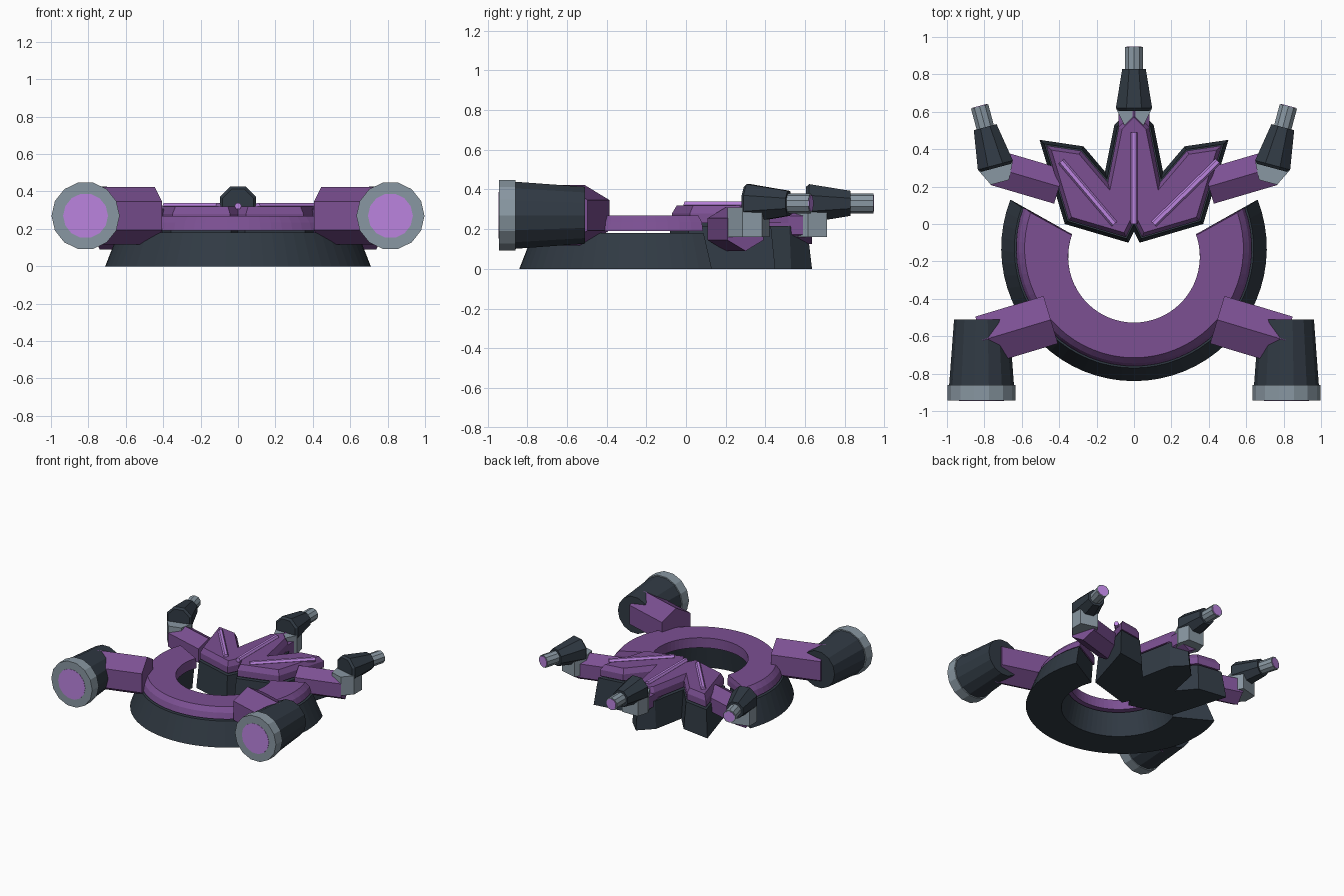
import bpy, bmesh
from math import radians, sin, cos, pi
from mathutils import Vector, Matrix

if "Cube" in bpy.data.objects:
    bpy.data.objects.remove(bpy.data.objects["Cube"])


def material(name, col):
    m = bpy.data.materials.new(name)
    m.diffuse_color = (*col, 1)
    m.use_nodes = True
    m.node_tree.nodes["Principled BSDF"].inputs["Base Color"].default_value = m.diffuse_color
    return m


PURPLE = material("purple", (0.20, 0.08, 0.29))
DARK = material("dark", (0.030, 0.042, 0.057))
STEEL = material("steel", (0.25, 0.31, 0.36))
GLOW = material("glow", (0.50, 0.23, 0.74))


def skin(name, rings, mat):
    """Closed solid through a list of equal-length vertex rings."""
    bm = bmesh.new()
    loops = [[bm.verts.new(p) for p in ring] for ring in rings]
    n = len(loops[0])
    for a, b in zip(loops, loops[1:]):
        for i in range(n):
            j = (i + 1) % n
            bm.faces.new((a[i], a[j], b[j], b[i]))
    caps = [bm.faces.new(loops[0][::-1]), bm.faces.new(loops[-1])]
    bm.normal_update()
    bmesh.ops.triangulate(bm, faces=caps, ngon_method='EAR_CLIP')
    bmesh.ops.recalc_face_normals(bm, faces=bm.faces)
    me = bpy.data.meshes.new(name)
    bm.to_mesh(me)
    bm.free()
    me.materials.append(mat)
    ob = bpy.data.objects.new(name, me)
    bpy.context.collection.objects.link(ob)
    return ob


def slab(name, layers, mat):
    """Stack of flat outlines: [(outline, z), ...]."""
    return skin(name, [[(x, y, z) for x, y in o] for o, z in layers], mat)


def tube(name, sections, n, mat, phase=0.0):
    """Straight n-sided tube through [(centre, radius), ...] in a level direction."""
    d = (Vector(sections[-1][0]) - Vector(sections[0][0])).normalized()
    up = Vector((0, 0, 1))
    side = d.cross(up)
    ang = [2 * pi * i / n + phase for i in range(n)]
    return skin(name, [[Vector(c) + (side * cos(a) + up * sin(a)) * r for a in ang]
                       for c, r in sections], mat)


def inset(poly, d):
    """Mitred inward offset of a counter-clockwise outline."""
    pts = [Vector(p) for p in poly]
    out = []
    for i, p in enumerate(pts):
        e1 = (p - pts[i - 1]).normalized()
        e2 = (pts[(i + 1) % len(pts)] - p).normalized()
        n1, n2 = Vector((-e1.y, e1.x)), Vector((-e2.y, e2.x))
        out.append(p + (n1 + n2) * d / (1 + n1.dot(n2)))
    return out


# Open ring: dark sloped base with a bevelled purple cover
def arc_outline(r_out, r_in, end, n=40):
    a0, a1 = radians(end), radians(-180 - end)
    ang = [a0 + (a1 - a0) * i / n for i in range(n + 1)]
    return ([(r_out * cos(a), -0.13 + r_out * sin(a)) for a in ang] +
            [(r_in * cos(a), -0.175 + r_in * sin(a)) for a in reversed(ang)])


slab("ring_base", [(arc_outline(0.71, 0.42, 21.5), 0), (arc_outline(0.64, 0.38, 20), 0.18)], DARK)
slab("ring_cover", [(arc_outline(0.63, 0.352, 20), 0.19), (arc_outline(0.615, 0.352, 20), 0.235),
                    (arc_outline(0.585, 0.352, 19), 0.27)], PURPLE)

# Three-lobed crown
half = [(0.03, -0.10), (0.37, 0.0), (0.505, 0.45), (0.27, 0.415),
        (0.155, 0.28), (0.105, 0.53)]
crown = [(0, -0.04)] + half + [(0, 0.635)] + [(-x, y) for x, y in reversed(half)]
slab("crown_base", [(crown, 0), (inset(crown, 0.018), 0.215)], DARK)
slab("crown_spacer", [(inset(crown, 0.05), 0.20), (inset(crown, 0.05), 0.24)], DARK)
slab("crown_cover", [(inset(crown, 0.025), 0.23), (inset(crown, 0.025), 0.28),
                     (inset(crown, 0.045), 0.32)], PURPLE)
for name, a, b in (("left", (-0.105, 0.0), (-0.39, 0.335)), ("centre", (0, -0.0), (0, 0.49)),
                   ("right", (0.105, 0.0), (0.45, 0.335))):
    tube("glow_strip_" + name, [((*a, 0.322), 0.019), ((*b, 0.322), 0.019)], 6, GLOW)


# Blaster: steel bracket, tapered body, muzzle and glowing tip
def blaster(name, pos, turn):
    m = Matrix.Translation((*pos, 0)) @ Matrix.Rotation(radians(turn), 4, 'Z')

    def part(suffix, sections, n, mat):
        ob = tube(name + suffix, [((0, y, 0.33), r) for y, r in sections], n, mat, pi / n)
        ob.matrix_world = m

    plan = [(-0.05, -0.09), (0.05, -0.09), (0.095, 0.0), (0.07, 0.095), (-0.07, 0.095), (-0.095, 0.0)]
    slab(name + "_bracket", [(plan, 0.16), (plan, 0.31)], STEEL).matrix_world = m
    part("_body", [(-0.01, 0.09), (0.005, 0.105), (0.215, 0.068)], 8, DARK)
    part("_muzzle", [(0.20, 0.05), (0.33, 0.05)], 10, STEEL)
    part("_tip", [(0.325, 0.042), (0.333, 0.042)], 10, GLOW)


tube("centre_arm", [((0, 0.40, 0.22), 0.095), ((0, 0.635, 0.22), 0.095)], 6, PURPLE, pi / 6)
blaster("centre_blaster", (0, 0.615), 0)

for name, s in (("left", -1), ("right", 1)):
    # Hexagonal arm carrying a side blaster
    tube(name + "_small_arm", [((s * 0.40, 0.20, 0.20), 0.11), ((s * 0.74, 0.30, 0.20), 0.11)],
         6, PURPLE, pi / 6)
    blaster(name + "_blaster", (s * 0.74, 0.31), -15 * s)
    # Thick hexagonal arm carrying a thruster
    tube(name + "_thruster_arm", [((s * 0.445, -0.512, 0.27), 0.153), ((s * 0.81, -0.622, 0.27), 0.153)],
         6, PURPLE, pi / 6)

    def thruster(suffix, sections, mat):
        tube(name + suffix, [((s * 0.815, y, 0.27), r) for y, r in sections], 14, mat)

    thruster("_thruster_body", [(-0.51, 0.147), (-0.87, 0.174)], DARK)
    thruster("_thruster_rim", [(-0.86, 0.182), (-0.943, 0.182)], STEEL)
    thruster("_thruster_glow", [(-0.94, 0.12), (-0.945, 0.12)], GLOW)
